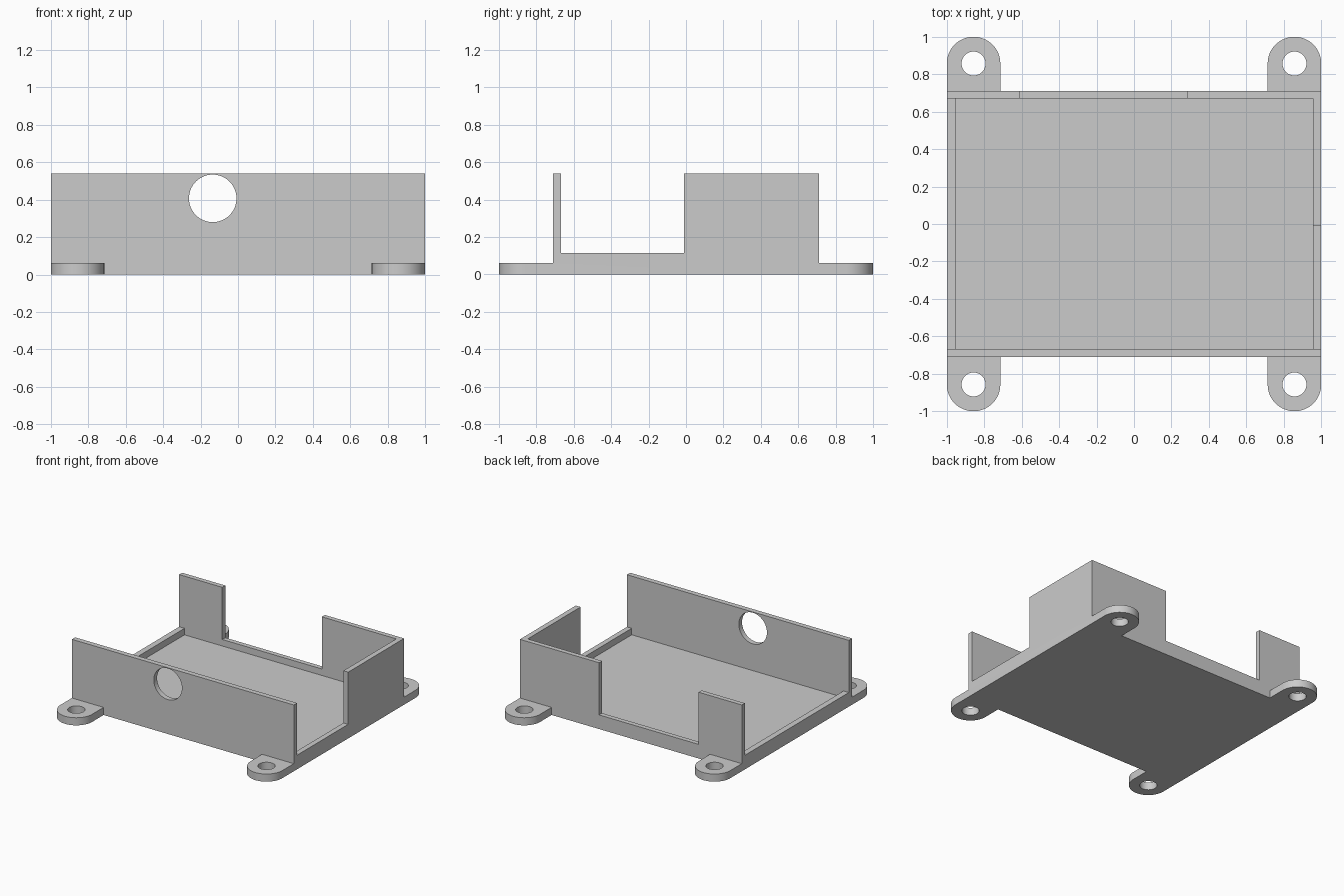
import bpy, bmesh, math
from mathutils import Matrix

cube = bpy.data.objects.get("Cube")
if cube:
    bpy.data.objects.remove(cube, do_unlink=True)

grey = bpy.data.materials.new("light grey plastic")
grey.use_nodes = True
colour = (0.6, 0.6, 0.6, 1)
grey.diffuse_color = colour
for node in grey.node_tree.nodes:
    if node.type == "BSDF_PRINCIPLED":
        node.inputs["Base Color"].default_value = colour

WALL_Y = 0.71      # outer face of front and back walls
IN_Y0, IN_Y1 = -0.668, 0.671
FLOOR, LIP, TOP = 0.062, 0.115, 0.54
TAB_C, TAB_R = 0.857, 0.143


def prism(name, outline, z0, z1):
    """Extrude a flat outline from z0 to z1."""
    bm = bmesh.new()
    face = bm.faces.new([bm.verts.new((x, y, z0)) for x, y in outline])
    ext = bmesh.ops.extrude_face_region(bm, geom=[face])
    top = [v for v in ext["geom"] if isinstance(v, bmesh.types.BMVert)]
    bmesh.ops.translate(bm, verts=top, vec=(0, 0, z1 - z0))
    bmesh.ops.recalc_face_normals(bm, faces=bm.faces[:])
    mesh = bpy.data.meshes.new(name)
    bm.to_mesh(mesh)
    bm.free()
    mesh.materials.append(grey)
    obj = bpy.data.objects.new(name, mesh)
    bpy.context.collection.objects.link(obj)
    return obj


def box(name, x0, x1, y0, y1, z0, z1):
    return prism(name, [(x0, y0), (x1, y0), (x1, y1), (x0, y1)], z0, z1)


def arc(cx, cy, r, a0, a1, n):
    return [(cx + r * math.cos(a0 + (a1 - a0) * i / n),
             cy + r * math.sin(a0 + (a1 - a0) * i / n)) for i in range(n + 1)]


def cylinder(name, cx, cy, r, z0, z1, n=64):
    return prism(name, arc(cx, cy, r, 0, math.tau, n)[:-1], z0, z1)


def combine(target, tool, operation):
    """Apply a boolean and discard the tool."""
    tool.hide_render = True
    mod = target.modifiers.new(operation, "BOOLEAN")
    mod.operation, mod.solver, mod.object = operation, "EXACT", tool
    bpy.ops.object.modifier_apply(modifier=mod.name)
    bpy.data.objects.remove(tool, do_unlink=True)


# Solid block that becomes the open tray
tray = box("mounting_tray", -1, 1, -WALL_Y, WALL_Y, 0, TOP)
bpy.context.view_layer.objects.active = tray
tray.select_set(True)

# Hollow interior, open left side, half-open right side, notched back wall
for args in (
    ("interior", -0.952, 0.957, IN_Y0, IN_Y1, FLOOR, 1),
    ("left_opening", -1.1, -0.9, IN_Y0, IN_Y1, LIP, 1),
    ("right_opening", 0.9, 1.1, IN_Y0, -0.01, LIP, 1),
    ("back_notch", -0.612, 0.286, 0.6, 0.8, LIP, 1),
):
    combine(tray, box(*args), "DIFFERENCE")

# Round cable hole in the front wall
hole = cylinder("cable_hole", 0, 0, 0.127, -0.1, 0.1)
hole.data.transform(Matrix.Translation((-0.135, -0.69, 0.407))
                    @ Matrix.Rotation(math.pi / 2, 4, "X"))
combine(tray, hole, "DIFFERENCE")

# Four rounded screw tabs with holes
for sx in (-1, 1):
    for sy in (-1, 1):
        outline = arc(sx * TAB_C, sy * TAB_C, TAB_R, 0, sy * math.pi, 32)
        outline += [(sx * TAB_C - TAB_R, sy * 0.69), (sx * TAB_C + TAB_R, sy * 0.69)]
        combine(tray, prism("screw_tab", outline, 0, FLOOR), "UNION")
        combine(tray, cylinder("screw_hole", sx * TAB_C, sy * TAB_C, 0.064, -0.1, 0.1, 48),
                "DIFFERENCE")

# Merge flat regions, keep one material, smooth only the round edges
flat = tray.modifiers.new("flat_merge", "DECIMATE")
flat.decimate_type = "DISSOLVE"
flat.angle_limit = math.radians(1)
bpy.ops.object.modifier_apply(modifier=flat.name)
tray.data.materials.clear()
tray.data.materials.append(grey)
for poly in tray.data.polygons:
    poly.material_index = 0
bpy.ops.object.shade_smooth_by_angle(angle=math.radians(30))
